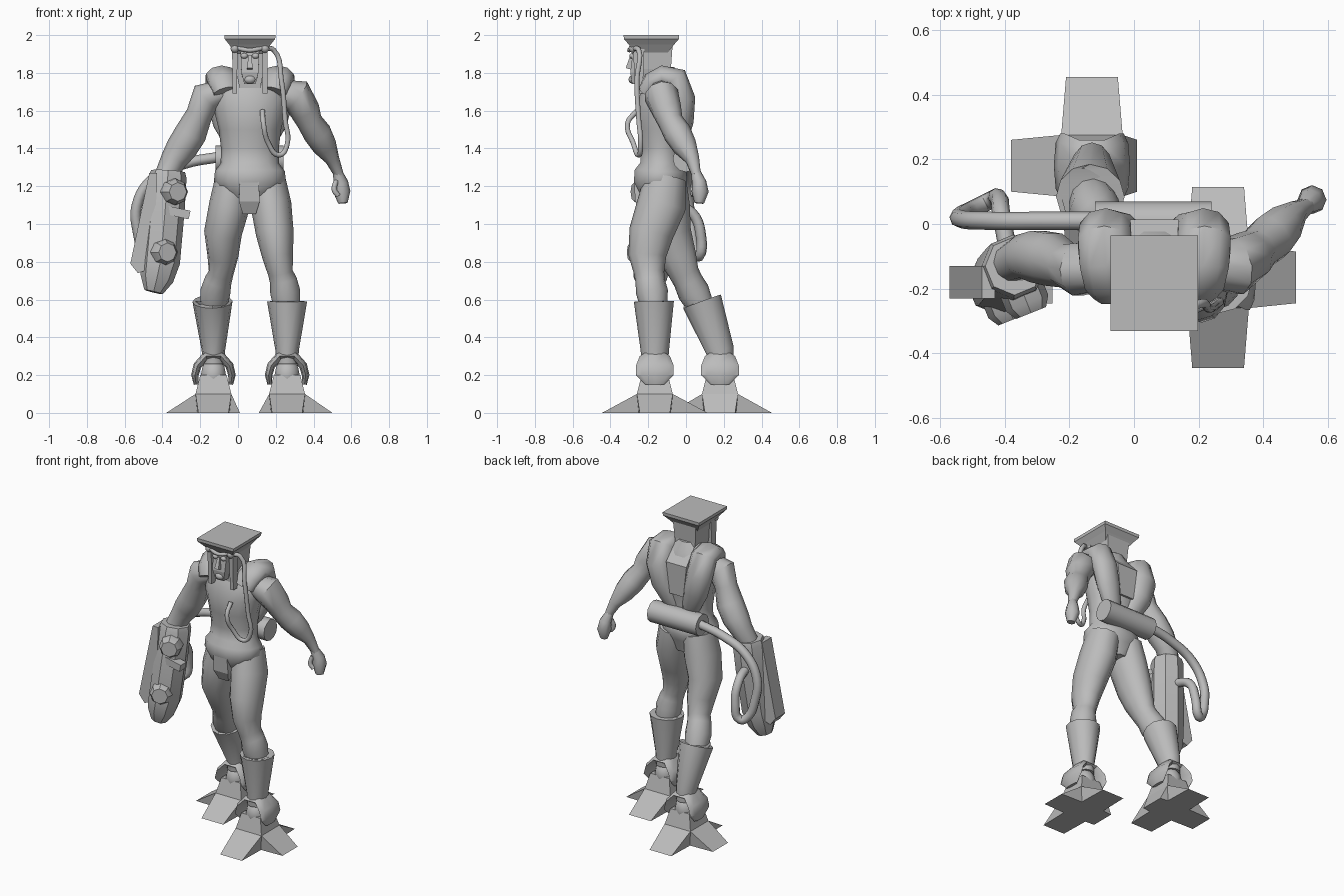
import bpy, bmesh, math
from mathutils import Vector

cube = bpy.data.objects.get("Cube")
if cube:
    bpy.data.objects.remove(cube)

CX = .063                      # middle line of the body
X_AXIS, Y_AXIS = Vector((1, 0, 0)), Vector((0, 1, 0))

grey = bpy.data.materials.new("plain grey")
grey.use_nodes = True
grey.diffuse_color = (.5, .5, .5, 1)
shader = next(n for n in grey.node_tree.nodes if n.type == 'BSDF_PRINCIPLED')
shader.inputs["Base Color"].default_value = grey.diffuse_color


def finish(name, bm, angle):
    """Turn a bmesh into a shaded, coloured object."""
    bmesh.ops.recalc_face_normals(bm, faces=bm.faces)
    mesh = bpy.data.meshes.new(name)
    bm.to_mesh(mesh)
    bm.free()
    mesh.materials.append(grey)
    obj = bpy.data.objects.new(name, mesh)
    bpy.context.collection.objects.link(obj)
    bpy.ops.object.select_all(action='DESELECT')
    obj.select_set(True)
    bpy.context.view_layer.objects.active = obj
    if angle:
        bpy.ops.object.shade_smooth_by_angle(angle=math.radians(angle))


def sweep(name, path, sides=10, ref=Y_AXIS, angle=50, phase=0.0):
    """Loft elliptical sections (x, y, z, radius, other radius) along a path."""
    bm = bmesh.new()
    centres = [Vector(p[:3]) for p in path]
    rings = []
    for i, p in enumerate(path):
        along = centres[min(i + 1, len(path) - 1)] - centres[max(i - 1, 0)]
        u = ref.cross(along).normalized()
        v = along.cross(u).normalized()
        ring = []
        for k in range(sides):
            a = phase + math.tau * k / sides
            ring.append(bm.verts.new(centres[i] + u * p[3] * math.cos(a) + v * p[-1] * math.sin(a)))
        rings.append(ring)
    for low, high in zip(rings, rings[1:]):
        for k in range(sides):
            n = (k + 1) % sides
            bm.faces.new((low[k], low[n], high[n], high[k]))
    bm.faces.new(rings[0])
    bm.faces.new(rings[-1])
    finish(name, bm, angle)


def block(name, path):
    """Square-sided loft; the section values are half widths."""
    root = math.sqrt(2)
    rows = [(*p[:3], p[3] * root, p[-1] * root) for p in path]
    sweep(name, rows, 4, angle=0, phase=math.pi / 4)


def ball(name, place, size):
    bm = bmesh.new()
    bmesh.ops.create_uvsphere(bm, u_segments=10, v_segments=6, radius=1)
    bmesh.ops.scale(bm, vec=size, verts=bm.verts)
    bmesh.ops.translate(bm, vec=place, verts=bm.verts)
    finish(name, bm, 60)


def hose(name, points, radius):
    curve = bpy.data.curves.new(name, 'CURVE')
    curve.dimensions = '3D'
    curve.bevel_depth, curve.bevel_resolution = radius, 2
    curve.resolution_u, curve.use_fill_caps = 5, True
    spline = curve.splines.new('BEZIER')
    spline.bezier_points.add(len(points) - 1)
    for knot, p in zip(spline.bezier_points, points):
        knot.co = p
        knot.handle_left_type = knot.handle_right_type = 'AUTO'
    curve.materials.append(grey)
    obj = bpy.data.objects.new(name, curve)
    bpy.context.collection.objects.link(obj)


def prism(name, outline, place, depth):
    """Extrude an (x, z) outline along y."""
    bm = bmesh.new()
    face = bm.faces.new([bm.verts.new((place[0] + x, place[1] - depth / 2, place[2] + z)) for x, z in outline])
    out = bmesh.ops.extrude_face_region(bm, geom=[face])
    moved = [g for g in out["geom"] if isinstance(g, bmesh.types.BMVert)]
    bmesh.ops.translate(bm, vec=(0, depth, 0), verts=moved)
    finish(name, bm, 30)


def foot(name, cx, cy, reach):
    """Four flat toes, with reach in order +x, +y, -x, -y, around a square instep."""
    bm = bmesh.new()

    def corner(k, r, z):
        a = math.pi / 4 + k * math.pi / 2
        s = r * math.sqrt(2)
        return bm.verts.new((cx + s * math.cos(a), cy + s * math.sin(a), z))
    ground = [corner(k, .085, 0) for k in range(4)]
    ridge = [corner(k, .095, .1) for k in range(4)]
    instep = [corner(k, .07, .2) for k in range(4)]
    for k in range(4):
        a = k * math.pi / 2
        out = Vector((math.cos(a), math.sin(a), 0))
        side = Vector((-out.y, out.x, 0))
        tip = Vector((cx, cy, 0)) + out * reach[k]
        p, q = (bm.verts.new(tip + side * w) for w in (-.08, .08))
        j = k - 1
        bm.faces.new((ridge[j], p, q, ridge[k]))
        bm.faces.new((ridge[j], ground[j], p))
        bm.faces.new((ridge[k], q, ground[k]))
        bm.faces.new((ground[j], ground[k], q, p))
        bm.faces.new((ridge[j], ridge[k], instep[k], instep[j]))
    bm.faces.new(ground)
    bm.faces.new(instep)
    finish(name, bm, 0)


# Torso
torso = [(-.12, 1.1, .08, .09), (-.13, 1.18, .16, .125), (-.135, 1.23, .19, .145), (-.135, 1.28, .185, .14),
         (-.13, 1.32, .155, .115), (-.13, 1.4, .153, .11), (-.13, 1.5, .165, .13),
         (-.13, 1.6, .19, .14), (-.12, 1.7, .2, .12), (-.12, 1.77, .12, .09), (-.12, 1.83, .06, .06)]
sweep("torso", [(CX, *row) for row in torso], 14)
block("groin_guard", [(.06, -.19, 1.07, .035, .05), (.06, -.21, 1.13, .055, .06), (.06, -.22, 1.23, .05, .055)])

# Shoulder collar, two mirrored lobes that meet at the lower back
lobe = [(.125, -.21, 1.7, .045, .07), (.14, -.18, 1.75, .055, .08), (.15, -.12, 1.78, .06, .085),
        (.155, -.06, 1.77, .07, .085), (.15, -.02, 1.66, .07, .085), (.12, -.02, 1.54, .06, .08),
        (.07, -.04, 1.42, .04, .06), (.04, -.06, 1.35, .03, .04)]
for s, side in ((1, "left"), (-1, "right")):
    sweep(side + "_collar_lobe", [(CX + s * p[0], *p[1:]) for p in lobe], 10, X_AXIS)
block("neck_slab", [(CX, -.05, 1.5, .05, .06), (CX, -.05, 1.69, .075, .065),
                    (CX, -.12, 1.79, .07, .045), (CX, -.12, 1.86, .07, .04)])

# Head and flat-topped hat
block("head", [(CX, -.16, 1.72, .055, .075), (CX, -.16, 1.82, .075, .08), (CX, -.16, 1.96, .085, .09)])
block("hat_plate", [(CX, -.183, y_z, w, w * 1.09) for y_z, w in ((1.9, .075), (1.95, .11), (1.98, .134), (2, .135))])
block("face", [(CX, -.25, 1.74, .03, .035), (CX, -.25, 1.8, .045, .045), (CX, -.24, 1.92, .05, .04)])
block("nose", [(CX, -.3, 1.82, .015, .02), (CX, -.28, 1.89, .008, .015)])
ball("chin", (CX, -.275, 1.765), (.035, .03, .025))
for s, side in ((1, "left"), (-1, "right")):
    x = CX + s * .08
    block(side + "_cheek_flap", [(x, -.25, 1.69, .012, .02), (x, -.25, 1.94, .014, .03)])
    ball(side + "_temple_knob", (x, -.28, 1.93), (.024, .024, .024))
    ball(side + "_eye", (CX + s * .03, -.285, 1.89), (.02, .015, .015))
hose("brow_tube", [(CX - .08, -.28, 1.935), (CX, -.3, 1.92), (CX + .08, -.28, 1.935)], .012)
hose("breathing_tube", [(.14, -.28, 1.93), (.19, -.25, 1.92), (.23, -.26, 1.76), (.25, -.25, 1.55),
                        (.26, -.24, 1.42), (.22, -.25, 1.365), (.16, -.28, 1.43), (.135, -.31, 1.53),
                        (.13, -.26, 1.6)], .014)

# Arms
sweep("left_arm", [(.22, -.13, 1.7, .065), (.31, -.13, 1.68, .092), (.355, -.1, 1.6, .08),
                   (.38, -.08, 1.54, .068), (.42, -.045, 1.48, .075), (.46, -.005, 1.41, .065),
                   (.5, .035, 1.34, .038), (.535, .055, 1.26, .025)])
sweep("left_fist", [(.525, .05, 1.28, .025), (.545, .07, 1.22, .038), (.55, .075, 1.17, .045),
                    (.555, .07, 1.11, .025)], 8)
hose("left_thumb", [(.52, .045, 1.23), (.51, .035, 1.18), (.53, .04, 1.15)], .014)
sweep("right_arm", [(-.08, -.14, 1.7, .065), (-.17, -.14, 1.67, .085), (-.205, -.13, 1.58, .07),
                    (-.25, -.11, 1.48, .085), (-.3, -.1, 1.4, .083), (-.34, -.1, 1.34, .07),
                    (-.38, -.12, 1.26, .06)])

# Arm cannon with knobs, bracket and side fin
sweep("cannon", [(-.37, -.13, 1.28, .09), (-.372, -.132, 1.25, .1), (-.385, -.15, 1.08, .103),
                 (-.41, -.18, .8, .103), (-.43, -.19, .71, .088), (-.447, -.195, .64, .05)], 8, angle=30)
for name, x, y, z in (("upper_knob", -.36, -.17, 1.17), ("lower_knob", -.415, -.19, .85)):
    sweep(name, [(x, y, z, .07), (x + .03, y - .075, z, .07), (x + .042, y - .105, z, .05)], 8, X_AXIS, 30)
block("cannon_bracket", [(-.33, -.215, 1.04, .07, .03), (-.32, -.215, 1.085, .07, .03)])
prism("cannon_fin", [(.01, .5), (-.03, .5), (-.13, .02), (-.09, -.03), (0, 0)], (-.44, -.18, .77), .1)

# Back tank and its supply hose
sweep("back_tank", [(-.12, 0, 1.345, .07), (.24, 0, 1.345, .07)], 12, angle=40)
hose("supply_hose", [(-.1, .01, 1.355), (-.28, .01, 1.32), (-.45, .01, 1.24), (-.535, .015, 1.1),
                     (-.53, .03, .96), (-.49, .05, .85), (-.45, .07, .83), (-.42, .08, .93),
                     (-.41, .03, 1.06), (-.39, -.08, 1.1)], .028)

# Legs, boots, ankle guards and feet
girth = [(.1, .11), (.108, .13), (.1, .118), (.082, .1), (.066, .08), (.072, .078), (.08, .085), (.07, .07)]
heights = [1.24, 1.1, .95, .83, .74, .7, .64, .56]
cuff = [(-.092, .15, .012, .05), (-.098, .2, .02, .1), (-.085, .25, .022, .1), (-.04, .3, .025, .08)]
legs = {
    "left": ([(.15, -.11), (.175, -.13), (.195, -.185), (.21, -.205), (.225, -.195),
              (.24, -.19), (.25, -.18), (.26, -.17)],
             (.26, -.17), (.26, -.165), (.24, .28, .15, .28)),
    "right": ([(-.02, -.11), (-.045, -.11), (-.08, -.09), (-.08, -.045), (-.09, -.01),
               (-.105, .01), (-.12, .04), (-.13, .08)],
              (-.135, .085), (-.13, .18), (.14, .275, .25, .265)),
}
for side, (line, top, low, reach) in legs.items():
    sweep(side + "_leg", [(*p, z, *g) for p, z, g in zip(line, heights, girth)], 12)
    x, y = low
    sweep(side + "_boot", [(x, y, .26, .06, .07), (x, y, .33, .062, .075), (*top, .59, .106),
                           (*top, .591, .09), (*top, .57, .08)], 12, angle=50)
    arch = cuff + [(-row[0], *row[1:]) for row in reversed(cuff)]
    sweep(side + "_ankle_guard", [(x + dx, y, *rest) for dx, *rest in arch], 8, angle=40)
    ball(side + "_instep_dome", (x, y, .2), (.07, .08, .09))
    foot(side + "_foot", x, y, reach)
